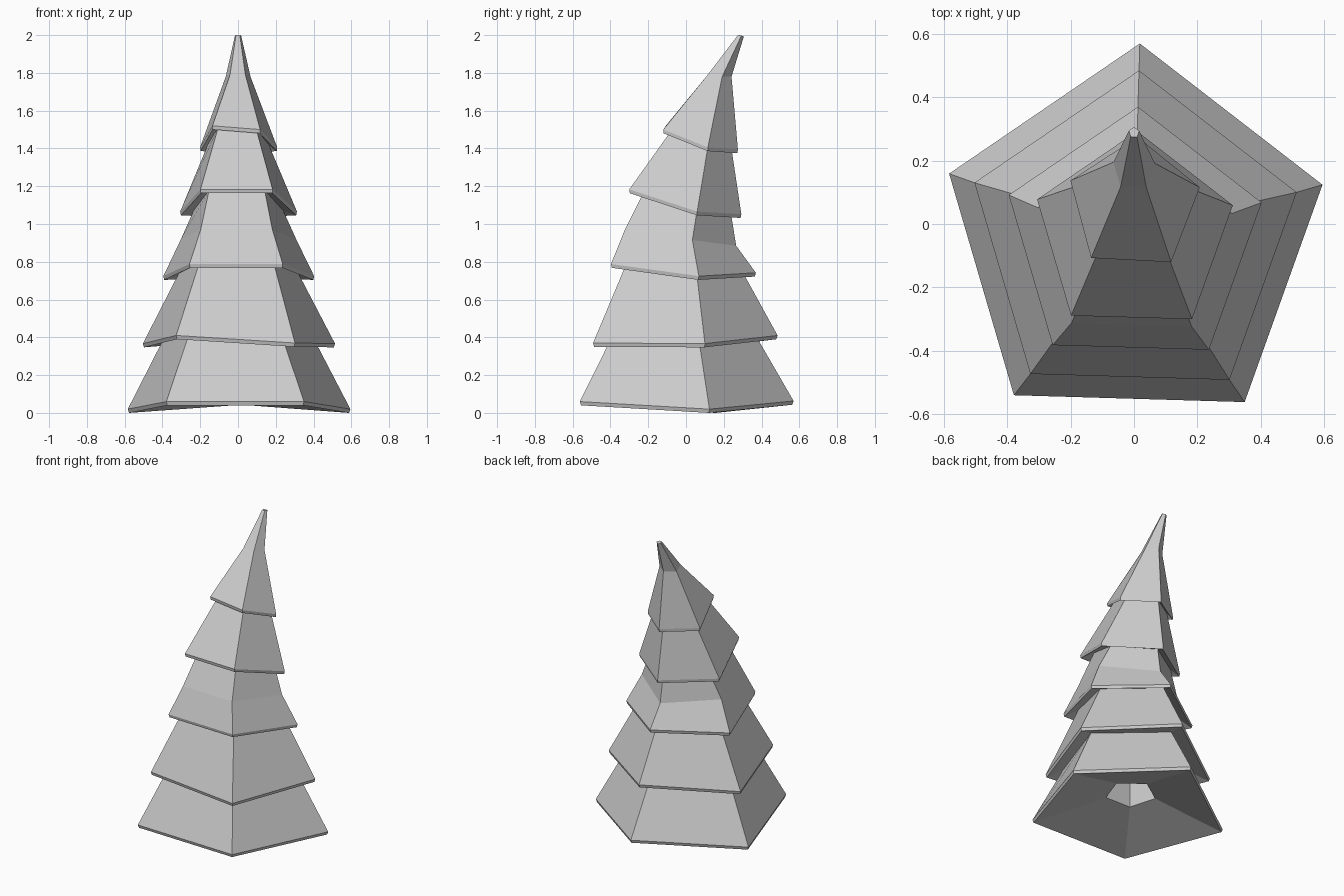
import bpy, bmesh, math

if "Cube" in bpy.data.objects:
    bpy.data.objects.remove(bpy.data.objects["Cube"])


def ring(cy, r, zf, zs, zb, twist=-1.7, roll=0.0):
    """Five-sided ring: back, left, front left, front right, right."""
    pts = []
    for i, z in enumerate((zb, zs, zf + roll, zf - roll, zs)):
        a = math.radians(90 + 72 * i + twist)
        pts.append((r * math.cos(a), cy + r * math.sin(a), z))
    return pts


def loft(name, rings, cap_start=False, cap_end=False):
    """Skin a stack of five-sided rings with flat faces."""
    bm = bmesh.new()
    rows = [[bm.verts.new(p) for p in pts] for pts in rings]
    for a, b in zip(rows, rows[1:]):
        for i in range(5):
            j = (i + 1) % 5
            bm.faces.new((a[i], a[j], b[j], b[i]))
    if cap_start:
        bm.faces.new(rows[0][::-1])
    if cap_end:
        bm.faces.new(rows[-1])
    mesh = bpy.data.meshes.new(name)
    bm.to_mesh(mesh)
    bm.free()
    obj = bpy.data.objects.new(name, mesh)
    bpy.context.collection.objects.link(obj)
    return obj


def rim(cy, r, zf, zs, zb, twist=-1.7, roll=0.0):
    """Lower and upper edge of a branch skirt."""
    return [ring(cy, r * 0.988, zf - 0.02, zs - 0.02, zb - 0.02, twist, roll),
            ring(cy, r, zf, zs, zb, twist, roll)]


# Necks where each tier tucks under the one above
neck1 = ring(-0.05, 0.425, 0.40, 0.38, 0.40, roll=0.015)
neck2 = ring(-0.037, 0.335, 0.795, 0.735, 0.75)
neck3 = ring(-0.012, 0.25, 1.18, 1.07, 1.055)
neck4 = ring(0.07, 0.17, 1.51, 1.42, 1.405, roll=0.005)

# Lowest tier with the hollow trunk socket underneath
socket = [ring(-0.03, 0.15, 0.45, 0.45, 0.45), ring(-0.03, 0.16, 0.14, 0.14, 0.14)]
loft("branch_tier_1", socket + rim(-0.05, 0.62, 0.06, 0.02, 0.063) + [neck1],
     cap_start=True)

# Middle tiers, each starting from the neck below
loft("branch_tier_2", [neck1] + rim(-0.05, 0.535, 0.39, 0.367, 0.41, roll=0.02) + [neck2])
loft("branch_tier_3", [neck2] + rim(-0.05, 0.42, 0.788, 0.724, 0.742)
     + [ring(-0.057, 0.323, 0.97, 0.915, 0.885), neck3])
loft("branch_tier_4", [neck3] + rim(-0.032, 0.325, 1.183, 1.066, 1.052) + [neck4])

# Leaning top tier with blunt tip
loft("tree_top", [neck4] + rim(0.06, 0.215, 1.51, 1.406, 1.395, -3.0, 0.01)
     + [ring(0.172, 0.069, 1.79, 1.78, 1.78), ring(0.289, 0.017, 2.0, 1.998, 1.992)],
     cap_end=True)
